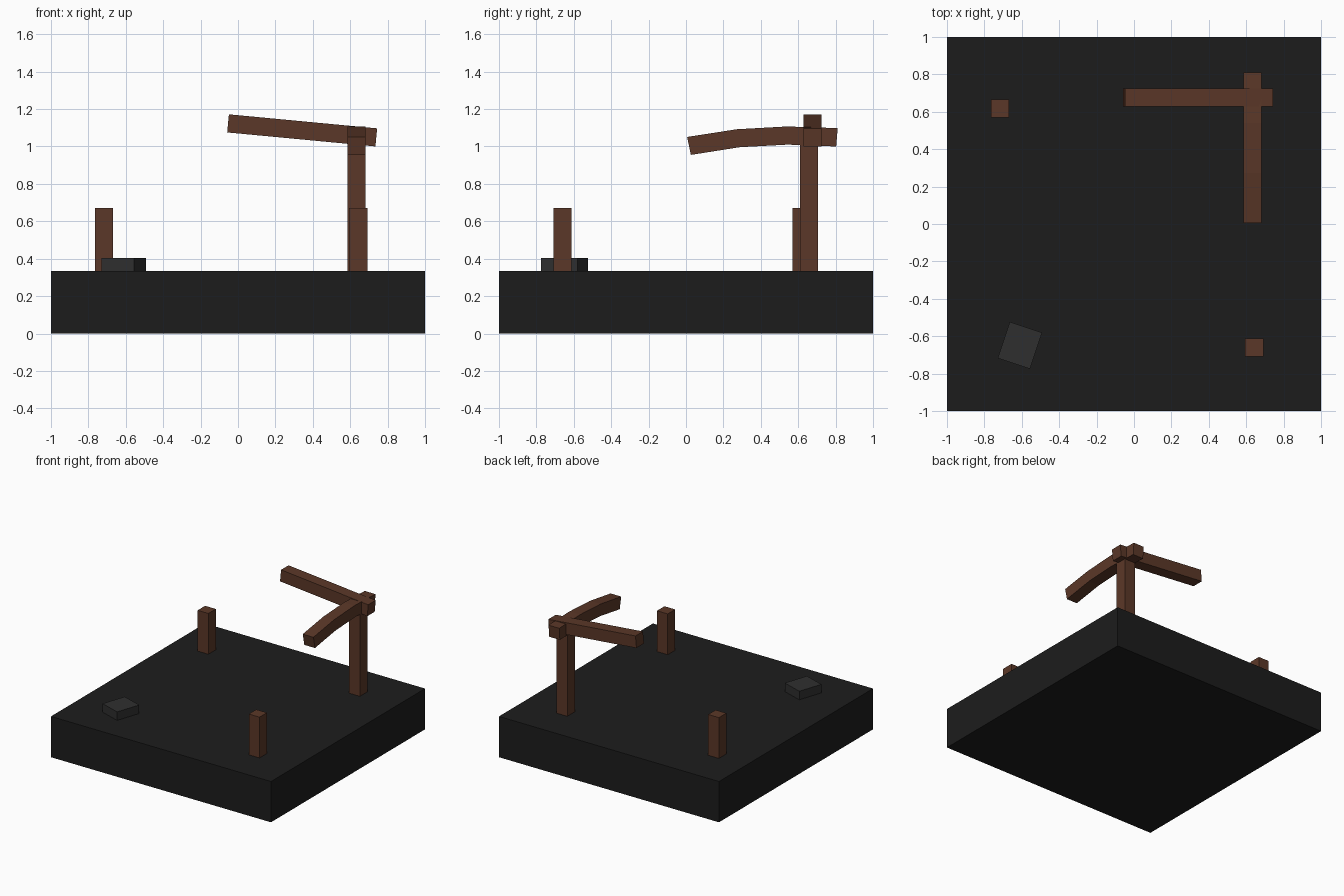
import bpy, bmesh, math
from mathutils import Vector

if "Cube" in bpy.data.objects:
    bpy.data.objects.remove(bpy.data.objects["Cube"])


def material(name, rgb):
    m = bpy.data.materials.new(name)
    m.diffuse_color = (*rgb, 1)
    m.use_nodes = True
    m.node_tree.nodes["Principled BSDF"].inputs["Base Color"].default_value = m.diffuse_color
    return m


WOOD = material("brown_wood", (0.105, 0.039, 0.021))
FLOOR = material("dark_floor", (0.012, 0.012, 0.012))
STONE = material("grey_stone", (0.028, 0.028, 0.028))


def box(name, center, size, mat, rot=(0, 0, 0)):
    bm = bmesh.new()
    bmesh.ops.create_cube(bm, size=1)
    bmesh.ops.scale(bm, vec=Vector(size), verts=bm.verts)
    return finish(name, bm, mat, center, rot)


def finish(name, bm, mat, loc=(0, 0, 0), rot=(0, 0, 0)):
    bmesh.ops.recalc_face_normals(bm, faces=bm.faces)
    me = bpy.data.meshes.new(name)
    bm.to_mesh(me)
    bm.free()
    me.materials.append(mat)
    ob = bpy.data.objects.new(name, me)
    ob.location, ob.rotation_euler = loc, rot
    bpy.context.collection.objects.link(ob)
    return ob


BASE = 0.335   # top of the floor slab
W = 0.097      # timber thickness


def post(name, x, y, top):
    return box(name, (x, y, (BASE + top) / 2), (W, W, top - BASE), WOOD)


# Floor slab
box("floor_slab", (0, 0, BASE / 2), (2, 2, BASE), FLOOR)

# Posts: two broken stumps and one full-height corner post
post("back_left_stump", -0.717, 0.618, 0.67)
post("front_right_stump", 0.643, -0.66, 0.67)
post("corner_post", 0.633, 0.658, 1.06)

# Straight roof beam, tilted up to the left
box("cross_beam", (0.343, 0.677, 1.086), (0.796, W, W), WOOD, (0, math.radians(5.4), 0))

# Sagging roof beam: side profile (y, top z, bottom y, bottom z) swept across x
rings = [(0.006, 1.051, 0.026, 0.955), (0.272, 1.092, 0.286, 0.996),
         (0.540, 1.107, 0.545, 1.010), (0.811, 1.098, 0.803, 1.000)]
bm = bmesh.new()
loops = []
for yt, zt, yb, zb in rings:
    x0, x1 = 0.633 - W / 2, 0.633 + W / 2
    loops.append([bm.verts.new(p) for p in
                  ((x0, yb, zb), (x1, yb, zb), (x1, yt, zt), (x0, yt, zt))])
for a, b in zip(loops, loops[1:]):
    for i in range(4):
        j = (i + 1) % 4
        bm.faces.new((a[i], a[j], b[j], b[i]))
bm.faces.new(loops[0])
bm.faces.new(loops[-1])
finish("sagging_beam", bm, WOOD)

# Loose paving stone
box("loose_stone", (-0.610, -0.649, BASE + 0.035), (0.182, 0.205, 0.07), STONE,
    (0, 0, math.radians(-18.5)))
